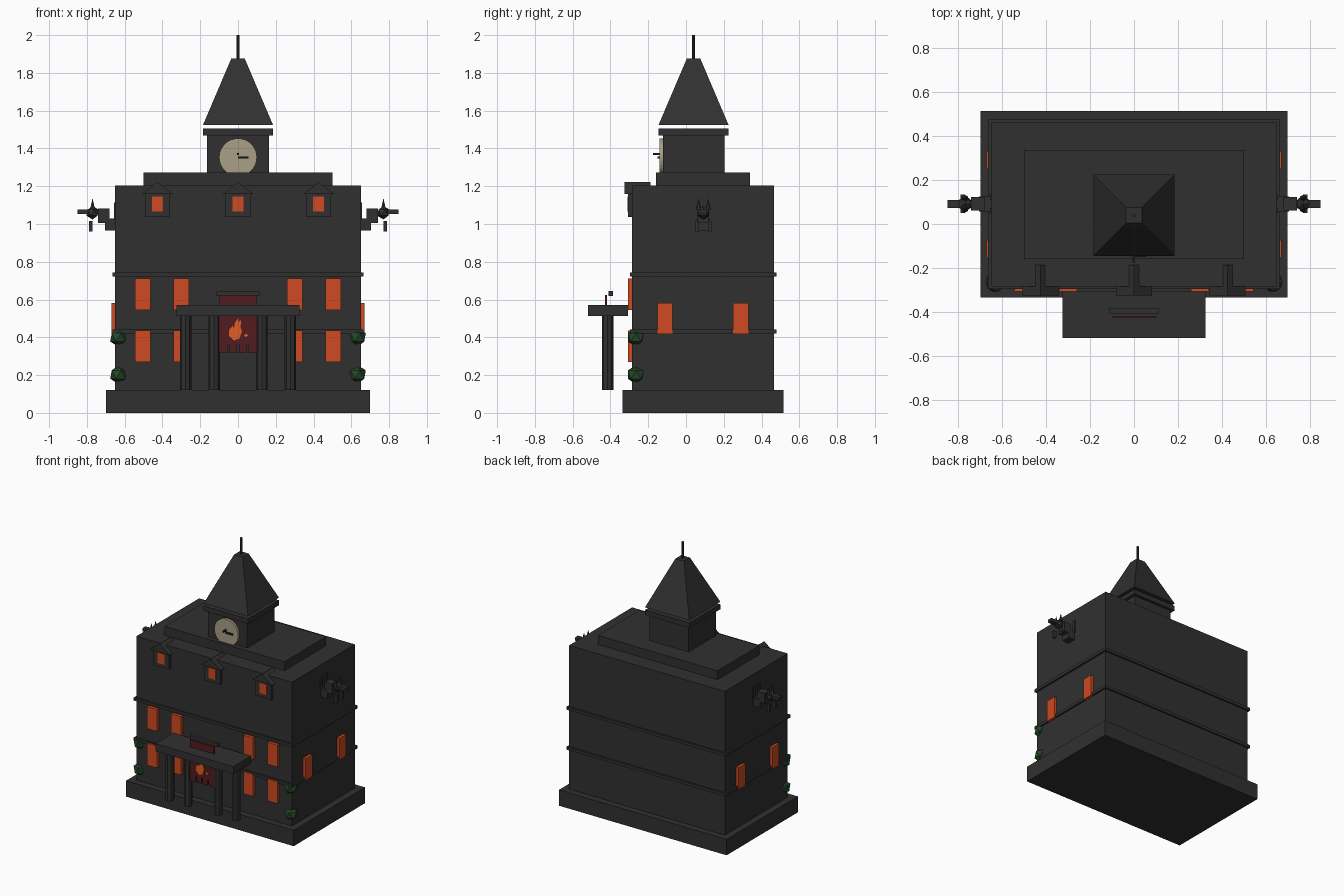
import bpy, bmesh, math
from mathutils import Matrix, Vector

if "Cube" in bpy.data.objects:
    bpy.data.objects.remove(bpy.data.objects["Cube"])


def mat(name, r, g, b):
    m = bpy.data.materials.new(name)
    m.diffuse_color = (r, g, b, 1)
    m.use_nodes = True
    m.node_tree.nodes["Principled BSDF"].inputs["Base Color"].default_value = m.diffuse_color
    return m


STONE = mat("dark_stone", 0.030, 0.030, 0.030)
GLOW = mat("window_orange", 0.62, 0.068, 0.016)
FLAME = mat("flame_orange", 0.75, 0.11, 0.016)
RED = mat("banner_red", 0.085, 0.012, 0.014)
CREAM = mat("clock_cream", 0.40, 0.35, 0.24)
GREEN = mat("bush_green", 0.018, 0.065, 0.02)
BLACK = mat("hand_black", 0.012, 0.012, 0.012)


def finish(name, bm, m):
    bmesh.ops.recalc_face_normals(bm, faces=bm.faces)
    me = bpy.data.meshes.new(name)
    bm.to_mesh(me)
    bm.free()
    me.materials.append(m)
    ob = bpy.data.objects.new(name, me)
    bpy.context.collection.objects.link(ob)
    return ob


def box(name, x0, x1, y0, y1, z0, z1, m=STONE):
    bm = bmesh.new()
    size = Matrix.Diagonal((x1 - x0, y1 - y0, z1 - z0, 1))
    mid = Matrix.Translation(((x0 + x1) / 2, (y0 + y1) / 2, (z0 + z1) / 2))
    bmesh.ops.create_cube(bm, size=1, matrix=mid @ size)
    return finish(name, bm, m)


def cone(name, loc, r1, r2, depth, sides, m=STONE, rot=None):
    bm = bmesh.new()
    mx = Matrix.Translation(loc) @ (rot or Matrix())
    bmesh.ops.create_cone(bm, cap_ends=True, segments=sides, radius1=r1,
                          radius2=r2, depth=depth, matrix=mx)
    return finish(name, bm, m)


def ball(name, loc, r, m):
    bm = bmesh.new()
    bmesh.ops.create_icosphere(bm, subdivisions=1, radius=r, matrix=Matrix.Translation(loc))
    return finish(name, bm, m)


def plate(name, outline, y0, y1, m):
    """Extrude an x-z outline from y0 to y1."""
    bm = bmesh.new()
    face = bm.faces.new([bm.verts.new((x, y0, z)) for x, z in outline])
    ext = bmesh.ops.extrude_face_region(bm, geom=[face])
    verts = [v for v in ext["geom"] if isinstance(v, bmesh.types.BMVert)]
    bmesh.ops.translate(bm, verts=verts, vec=(0, y1 - y0, 0))
    return finish(name, bm, m)


# Main building
box("plinth", -0.70, 0.70, -0.335, 0.515, 0, 0.12)
box("main_body", -0.65, 0.65, -0.285, 0.465, 0.12, 1.205)
for z in (0.43, 0.732):
    box("wall_band", -0.664, 0.664, -0.297, 0.478, z - 0.011, z + 0.011)
box("roof_slab", -0.5, 0.5, -0.16, 0.338, 1.205, 1.272)

# Clock tower and spire
TY = 0.04
box("tower", -0.163, 0.163, TY - 0.163, TY + 0.163, 1.272, 1.47)
box("tower_cornice", -0.185, 0.185, TY - 0.185, TY + 0.185, 1.468, 1.505)
turn = Matrix.Rotation(math.pi / 4, 4, "Z")
R2 = math.sqrt(2)
cone("spire", (0, TY, 1.70), 0.185 * R2, 0.036 * R2, 0.35, 4, STONE, turn)
cone("spire_rod", (0, TY, 1.9375), 0.008, 0.008, 0.125, 8)
cone("clock_face", (0, -0.130, 1.353), 0.1, 0.1, 0.02, 32, CREAM,
     Matrix.Rotation(math.pi / 2, 4, "X"))
box("hour_hand", 0, 0.055, -0.150, -0.138, 1.346, 1.358, BLACK)
box("minute_hand", -0.006, 0.004, -0.175, -0.138, 1.364, 1.376, BLACK)

# Dormers
for x in (-0.427, 0, 0.427):
    box("dormer", x - 0.065, x + 0.065, -0.306, -0.20, 1.038, 1.16)
    plate("dormer_roof", [(x - 0.082, 1.158), (x + 0.082, 1.158), (x, 1.222)],
          -0.325, -0.187, STONE)
    box("dormer_window", x - 0.029, x + 0.029, -0.311, -0.304, 1.066, 1.146, GLOW)

# Front and side windows
for s in (-1, 1):
    for x in (0.301, 0.503):
        for z in (0.352, 0.628):
            box("front_window", s * x - 0.041, s * x + 0.041, -0.308, -0.28,
                z - 0.083, z + 0.083, GLOW)
    for y in (-0.112, 0.29):
        xs = sorted((s * 0.64, s * 0.671))
        box("side_window", *xs, y - 0.04, y + 0.04, 0.418, 0.582, GLOW)

# Portico
box("portico_roof", -0.325, 0.325, -0.52, -0.308, 0.514, 0.571)
for x in (-0.277, -0.126, 0.126, 0.277):
    cone("portico_column", (x, -0.415, 0.318), 0.03, 0.03, 0.396, 8)

# Banner with tattered hem, rod and flame emblem
top, hem, notch = 0.625, 0.318, 0.362
outline = [(-0.1, top), (-0.1, hem)]
for x in (-0.05, 0, 0.05):
    outline += [(x - 0.006, hem), (x - 0.004, notch), (x + 0.004, notch), (x + 0.006, hem)]
outline += [(0.1, hem), (0.1, top)]
plate("banner", outline, -0.428, -0.418, RED)
box("banner_rod", -0.115, 0.115, -0.41, -0.386, 0.62, 0.645)
plate("flame", [(-0.022, 0.383), (-0.048, 0.41), (-0.046, 0.44), (-0.028, 0.462),
                (-0.022, 0.445), (-0.016, 0.48), (0.004, 0.503), (0.002, 0.478),
                (0.016, 0.492), (0.014, 0.455), (0.021, 0.43), (0.008, 0.393)],
      -0.433, -0.427, FLAME)
plate("ember", [(0.03, 0.41), (0.042, 0.402), (0.056, 0.41), (0.044, 0.42)],
      -0.433, -0.427, FLAME)

# Corner bushes and wall gargoyles on both sides
GY = 0.092


def side_box(name, s, xa, xb, dy, z0, z1, off=0):
    x0, x1 = sorted((s * xa, s * xb))
    box(name, x0, x1, GY + off - dy, GY + off + dy, z0, z1)


for s in (-1, 1):
    for z in (0.203, 0.4):
        ball("corner_bush", (s * 0.632, -0.265, z), 0.05, GREEN)
    side_box("gargoyle_bracket", s, 0.64, 0.705, 0.034, 0.965, 1.03)
    side_box("gargoyle_body", s, 0.68, 0.742, 0.03, 1.005, 1.082)
    side_box("gargoyle_snout", s, 0.78, 0.85, 0.018, 1.052, 1.076)
    ball("gargoyle_head", (s * 0.77, GY, 1.06), 0.036, STONE)
    for off in (-0.03, 0.03):
        side_box("gargoyle_wing", s, 0.645, 0.657, 0.012, 1.02, 1.115, off)
        side_box("gargoyle_claw", s, 0.77, 0.79, 0.009, 0.96, 1.015, off * 1.1)
        cone("gargoyle_horn", (s * 0.77, GY + off * 0.85, 1.107), 0.015, 0, 0.06, 6)
